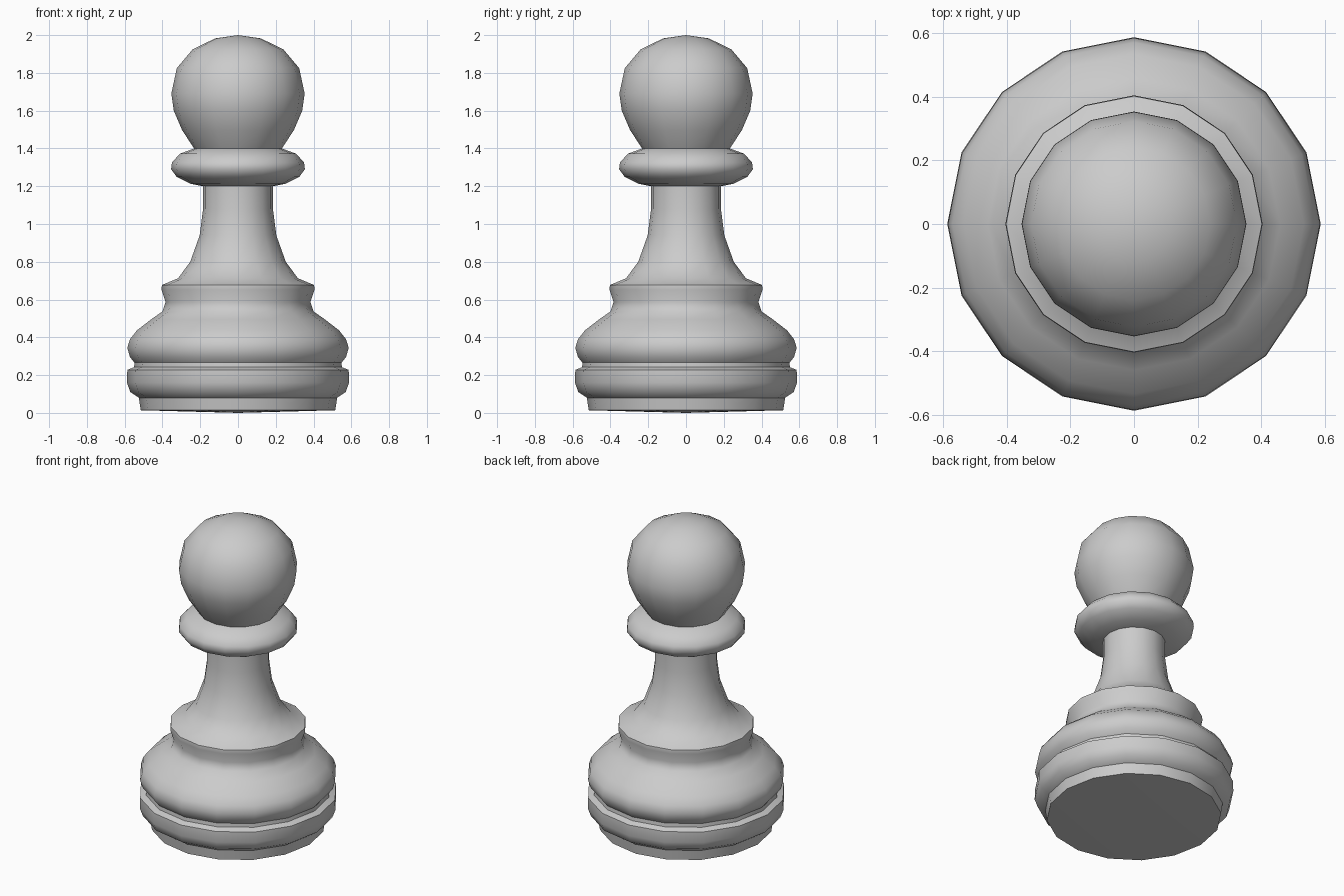
import bpy, bmesh
from math import radians, sin, cos, pi

if "Cube" in bpy.data.objects:
    bpy.data.objects.remove(bpy.data.objects["Cube"])

SIDES = 16

# Half profile as (radius, height), grouped by turned section
foot = [(0.0, 0.0), (0.515, 0.014), (0.525, 0.08)]
lower_ring = [(0.57, 0.11), (0.588, 0.16), (0.586, 0.228)]
groove = [(0.55, 0.242), (0.548, 0.266)]
body = [(0.572, 0.295), (0.586, 0.345), (0.572, 0.39), (0.535, 0.437),
        (0.46, 0.495), (0.4, 0.537)]
waist = [(0.383, 0.587), (0.405, 0.652), (0.403, 0.677)]
neck = [(0.317, 0.713), (0.253, 0.80), (0.203, 0.94), (0.185, 1.08), (0.185, 1.2)]
collar = [(0.25, 1.213), (0.325, 1.25), (0.354, 1.29), (0.35, 1.325),
          (0.308, 1.372), (0.232, 1.4)]
head = [(0.295, 1.495), (0.34, 1.6), (0.353, 1.69), (0.324, 1.825),
        (0.24, 1.925), (0.12, 1.983), (0.0, 2.0)]


def lathe(name, profile):
    """Turn a closed half profile around z."""
    bm = bmesh.new()
    rings = []
    for r, z in profile:
        count = SIDES if r > 0 else 1
        rings.append([bm.verts.new((r * cos(2 * pi * i / SIDES),
                                    r * sin(2 * pi * i / SIDES), z))
                      for i in range(count)])
    for a, b in zip(rings, rings[1:]):
        for i in range(SIDES):
            j = (i + 1) % SIDES
            corners = [a[i % len(a)], a[j % len(a)], b[j % len(b)], b[i % len(b)]]
            bm.faces.new(list(dict.fromkeys(corners)))
    bmesh.ops.recalc_face_normals(bm, faces=bm.faces)
    mesh = bpy.data.meshes.new(name)
    bm.to_mesh(mesh)
    bm.free()
    obj = bpy.data.objects.new(name, mesh)
    bpy.context.collection.objects.link(obj)
    return obj


# Whole piece is one continuous turned solid
pawn = lathe("chess_pawn", foot + lower_ring + groove + body + waist
             + neck + collar + head)
bpy.context.view_layer.objects.active = pawn
pawn.select_set(True)
bpy.ops.object.shade_smooth_by_angle(angle=radians(42))
